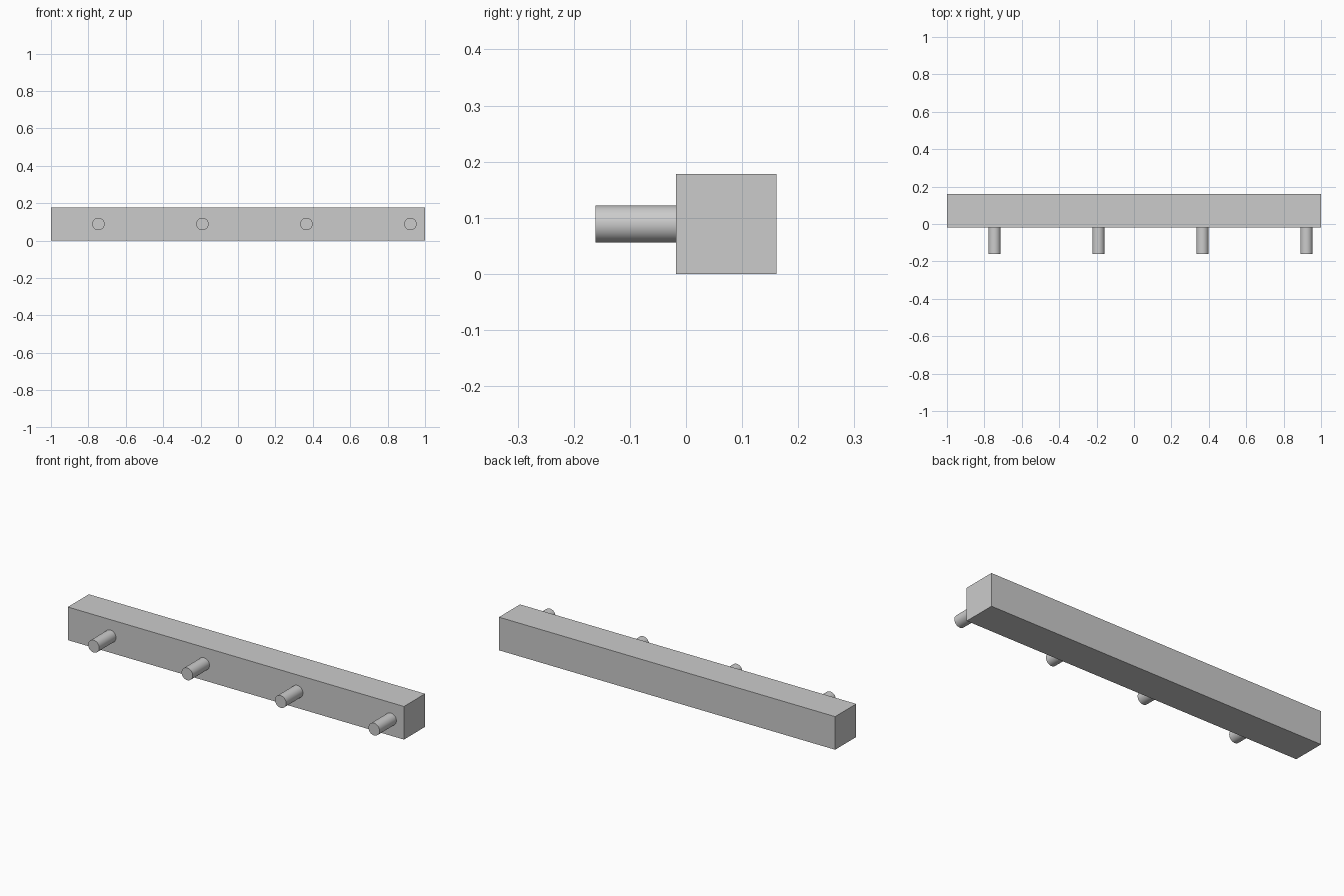
import bpy
import math

if "Cube" in bpy.data.objects:
    bpy.data.objects.remove(bpy.data.objects["Cube"], do_unlink=True)

LENGTH, DEPTH, HEIGHT = 2.0, 0.179, 0.178
FRONT_Y, BACK_Y = -0.018, 0.161
PEG_TIP_Y, PEG_RADIUS = -0.161, 0.033
FIRST_PEG_X, PEG_SPACING = -0.746, 0.556

# Single plain grey
grey = bpy.data.materials.new("plain_grey")
grey.use_nodes = True
colour = (0.6, 0.6, 0.6, 1.0)
grey.diffuse_color = colour
grey.node_tree.nodes["Principled BSDF"].inputs["Base Color"].default_value = colour


def finish(name):
    obj = bpy.context.object
    obj.name = name
    obj.data.materials.append(grey)
    bpy.ops.object.transform_apply(location=False, rotation=True, scale=True)
    return obj


# Long square rail
bpy.ops.mesh.primitive_cube_add(size=1, location=(0, (FRONT_Y + BACK_Y) / 2, HEIGHT / 2))
bpy.context.object.scale = (LENGTH, DEPTH, HEIGHT)
finish("rail")

# Row of round pegs on the front
for i in range(4):
    bpy.ops.mesh.primitive_cylinder_add(
        vertices=48, radius=PEG_RADIUS, depth=FRONT_Y - PEG_TIP_Y,
        location=(FIRST_PEG_X + i * PEG_SPACING, (FRONT_Y + PEG_TIP_Y) / 2, HEIGHT / 2),
        rotation=(math.pi / 2, 0, 0))
    finish(f"peg_{i + 1}")
    bpy.ops.object.shade_smooth_by_angle(angle=math.radians(40))
